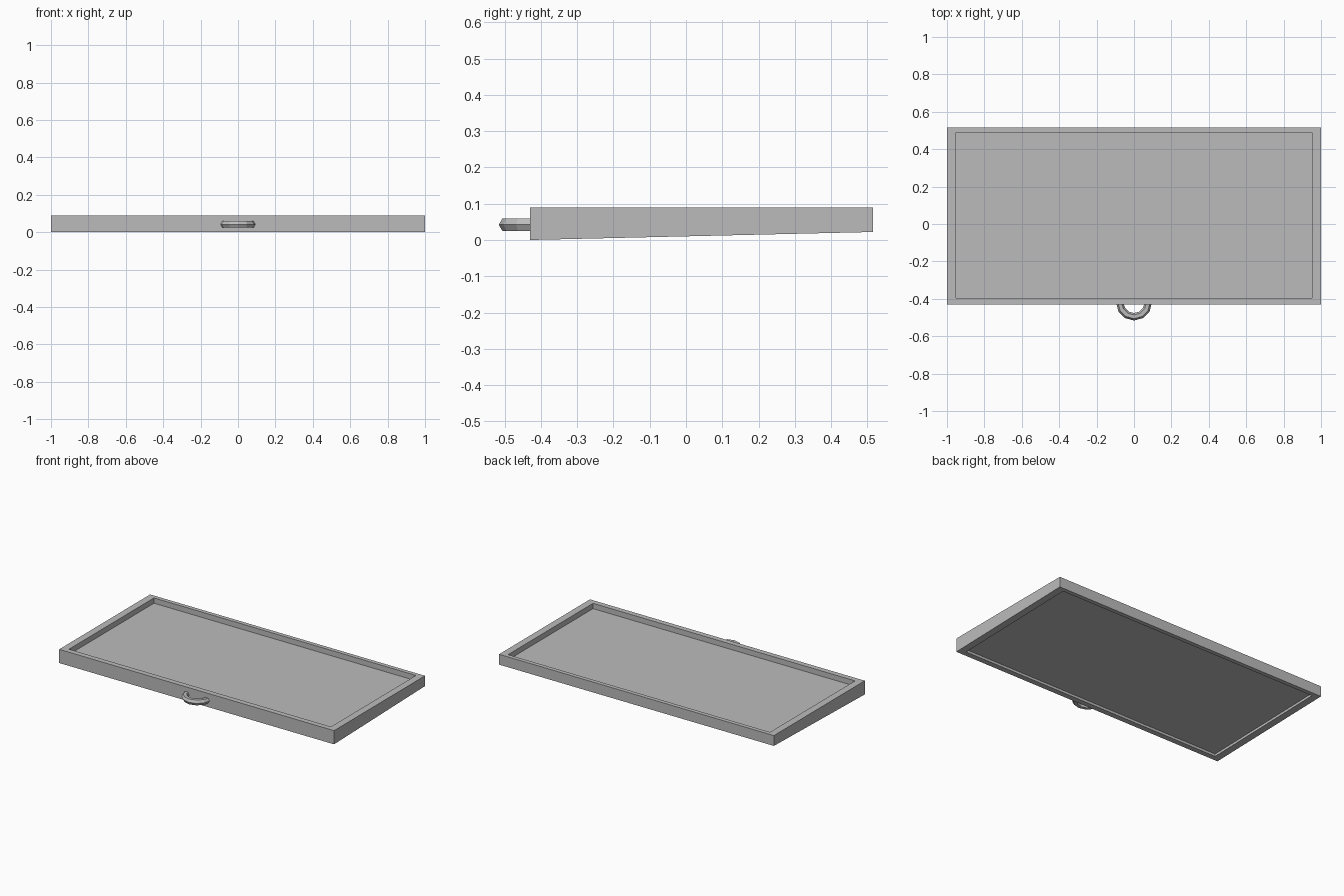
import bpy
import bmesh
from math import cos, sin, pi

default = bpy.data.objects.get("Cube")
if default:
    bpy.data.objects.remove(default, do_unlink=True)

grey = bpy.data.materials.new("plain grey")
grey.use_nodes = True
colour = (0.5, 0.5, 0.5, 1)
grey.diffuse_color = colour
grey.node_tree.nodes["Principled BSDF"].inputs["Base Color"].default_value = colour


def finish(name, bm):
    bmesh.ops.recalc_face_normals(bm, faces=bm.faces)
    mesh = bpy.data.meshes.new(name)
    bm.to_mesh(mesh)
    bm.free()
    mesh.materials.append(grey)
    obj = bpy.data.objects.new(name, mesh)
    bpy.context.collection.objects.link(obj)
    return obj


HALF, FRONT, BACK, TOP = 1.0, -0.43, 0.515, 0.09
IN_HALF, IN_FRONT, IN_BACK = 0.953, -0.395, 0.488
PANEL_TOP, RECESS = 0.055, 0.016


def underside(y):
    """Height of the sloping underside of the tray."""
    return 0.022 * (y - FRONT) / (BACK - FRONT)


# Tray: rim, inner walls and panel, recessed above and below
bm = bmesh.new()


def ring(half, front, back, height):
    corners = ((-half, front), (half, front), (half, back), (-half, back))
    return [bm.verts.new((x, y, height(y))) for x, y in corners]


outer, inner = (HALF, FRONT, BACK), (IN_HALF, IN_FRONT, IN_BACK)
rings = [
    ring(*inner, lambda y: PANEL_TOP),
    ring(*inner, lambda y: TOP),
    ring(*outer, lambda y: TOP),
    ring(*outer, underside),
    ring(*inner, underside),
    ring(*inner, lambda y: underside(y) + RECESS),
]
for a, b in zip(rings, rings[1:]):
    for i in range(4):
        j = (i + 1) % 4
        bm.faces.new((a[i], a[j], b[j], b[i]))
bm.faces.new(rings[0])
bm.faces.new(rings[-1])
finish("tray", bm)

# Pull handle: half ring with a six-sided section, ends set into the rim
RADIUS, TUBE, CENTRE_Y, CENTRE_Z = 0.076, 0.02, -0.42, 0.042
STEPS, SIDES = 6, 6
bm = bmesh.new()
sections = []
for s in range(STEPS + 1):
    a = pi + pi * s / STEPS
    section = []
    for k in range(SIDES):
        t = 2 * pi * k / SIDES
        r = RADIUS + TUBE * cos(t)
        section.append(bm.verts.new(
            (r * cos(a), CENTRE_Y + r * sin(a), CENTRE_Z + TUBE * sin(t))))
    sections.append(section)
for a, b in zip(sections, sections[1:]):
    for k in range(SIDES):
        n = (k + 1) % SIDES
        bm.faces.new((a[k], a[n], b[n], b[k]))
bm.faces.new(sections[0])
bm.faces.new(sections[-1])
finish("pull_handle", bm)
